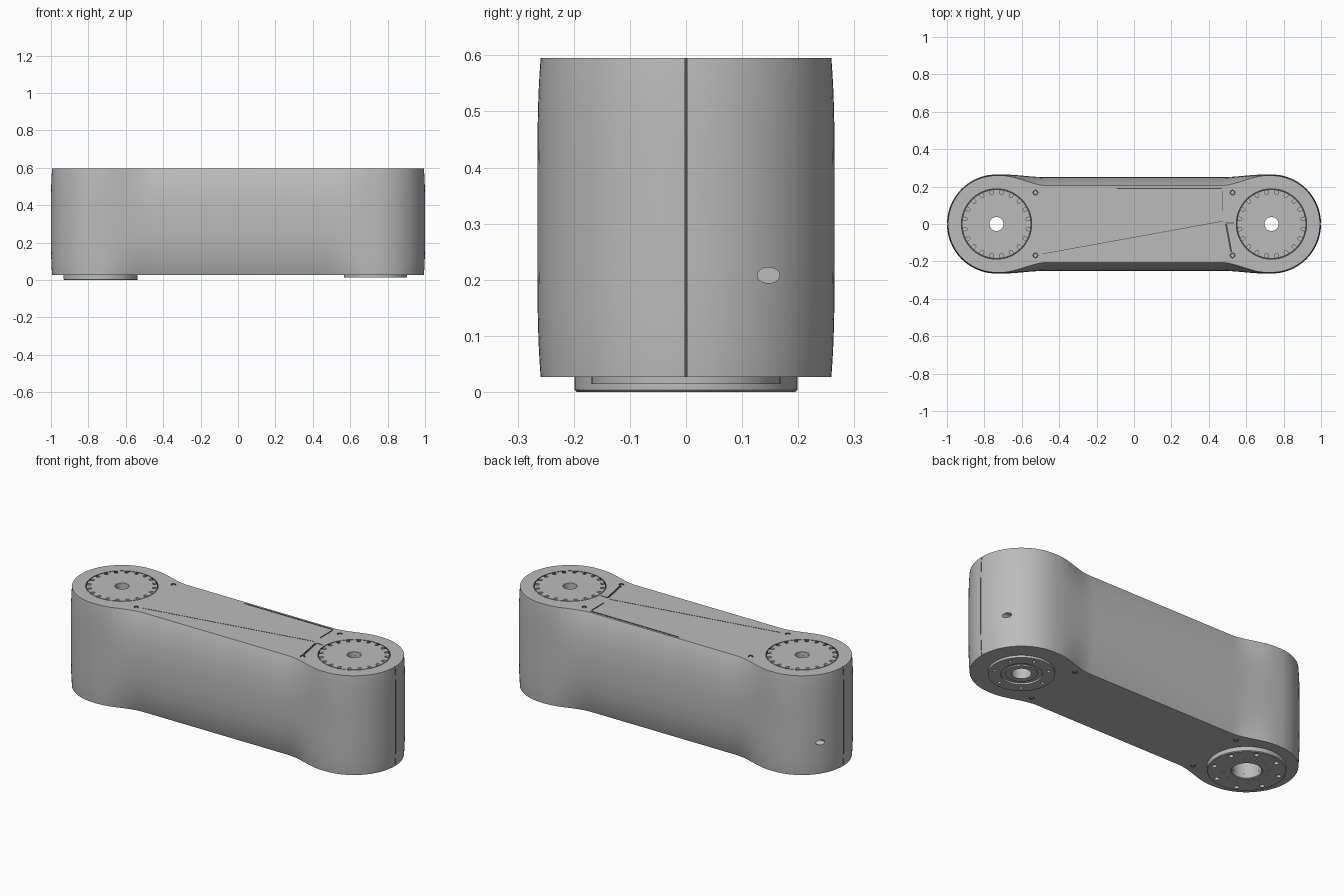
import bpy, bmesh, math
from mathutils import Vector

cube = bpy.data.objects.get("Cube")
if cube:
    bpy.data.objects.remove(cube, do_unlink=True)


def material(name, value):
    m = bpy.data.materials.new(name)
    m.use_nodes = True
    col = (value, value, value, 1)
    m.diffuse_color = col
    m.node_tree.nodes["Principled BSDF"].inputs["Base Color"].default_value = col
    return m


MATS = [material("light grey metal", 0.50), material("dark gap", 0.08)]
END_X, BOTTOM, TOP = 0.735, 0.027, 0.595


def finish(name, bm, mat=0):
    bmesh.ops.recalc_face_normals(bm, faces=bm.faces)
    mesh = bpy.data.meshes.new(name)
    for f in bm.faces:
        f.material_index = mat
        f.smooth = True
    bm.to_mesh(mesh)
    bm.free()
    for m in MATS:
        mesh.materials.append(m)
    mesh.set_sharp_from_angle(angle=math.radians(35))
    ob = bpy.data.objects.new(name, mesh)
    bpy.context.collection.objects.link(ob)
    return ob


def loft(bm, rings, closed=False):
    """Skin a list of point rings, with caps unless closed into a loop."""
    vs = [[bm.verts.new(p) for p in ring] for ring in rings]
    pairs = list(zip(vs, vs[1:])) + ([(vs[-1], vs[0])] if closed else [])
    n = len(vs[0])
    for a, b in pairs:
        for i in range(n):
            j = (i + 1) % n
            bm.faces.new((a[i], a[j], b[j], b[i]))
    if not closed:
        bm.faces.new(vs[0])
        bm.faces.new(vs[-1])


def circle(x, y, rx, ry=None, n=32):
    ry = ry or rx
    return [(x + rx * math.cos(2 * math.pi * i / n),
             y + ry * math.sin(2 * math.pi * i / n)) for i in range(n)]


def strip(a, b, width):
    a, b = Vector(a), Vector(b)
    d = (b - a).normalized() * width / 2
    s = Vector((-d.y, d.x))
    return [tuple(p) for p in (a - s, b - s, b + s, a + s)]


def prisms(name, outlines, lo, hi, mat=0, along_x=False):
    bm = bmesh.new()
    for o in outlines:
        loft(bm, [[(h, u, v) if along_x else (u, v, h) for u, v in o]
                  for h in (lo, hi)])
    return finish(name, bm, mat)


def lathe(name, profile, x, n=64):
    """Turn a closed (radius, height) profile about a vertical axis."""
    bm = bmesh.new()
    loft(bm, [[(px, py, z) for px, py in circle(x, 0, r, n=n)]
              for r, z in profile], closed=True)
    return finish(name, bm)


def cut(ob, cutter):
    mod = ob.modifiers.new("cut", "BOOLEAN")
    mod.operation, mod.solver, mod.object = "DIFFERENCE", "EXACT", cutter
    deps = bpy.context.evaluated_depsgraph_get()
    mesh = bpy.data.meshes.new_from_object(ob.evaluated_get(deps))
    ob.modifiers.clear()
    ob.data = mesh
    mesh.set_sharp_from_angle(angle=math.radians(35))
    bpy.data.objects.remove(cutter, do_unlink=True)


# Housing: round ends blending into a narrower, bulging middle
def outline(t):
    r = 0.265 - 0.006 * t ** 4
    m = 0.25 - 0.045 * abs(t) ** 2.5

    def width(x):
        s = min(max((x - 0.46) / 0.25, 0), 1)
        s = s * s * (3 - 2 * s)
        return m + (r - m) * s

    arc = [math.pi / 2 * i / 20 for i in range(21)]
    q = [(END_X + r * math.cos(a), r * math.sin(a)) for a in arc]
    q += [(x, width(x)) for x in [0.71 - 0.25 * i / 12 for i in range(13)]]
    half = q + [(-x, y) for x, y in reversed(q)]
    return half + [(x, -y) for x, y in reversed(half[1:-1])]


body = bmesh.new()
LAYERS = 20
rings = []
for k in range(LAYERS + 1):
    t = -math.cos(math.pi * k / LAYERS)
    z = (BOTTOM + TOP) / 2 + t * (TOP - BOTTOM) / 2
    rings.append([(x, y, z) for x, y in outline(t)])
loft(body, rings)
housing = finish("arm_housing", body)

# Recesses for the end caps, bores and side ports
SIDES = (-1, 1)
cut(housing, prisms("cap_recess", [circle(s * END_X, 0, 0.188, n=64) for s in SIDES],
                    TOP - 0.02, TOP + 0.1, 1))
cut(housing, prisms("bores", [circle(s * END_X, 0, 0.037) for s in SIDES], -0.1, 1))
cut(housing, prisms("lower_bores", [circle(-END_X, 0, 0.075), circle(END_X, 0, 0.05)],
                    -0.1, 0.15))
for s in SIDES:
    lo, hi = sorted((s * 0.88, s * 1.1))
    cut(housing, prisms("side_port", [circle(0.147, 0.208, 0.02, 0.014)], lo, hi,
                        along_x=True))
cut(housing, prisms("end_seams", [strip((s * 0.99, 0), (s * 1.05, 0), 0.003) for s in SIDES],
                    -0.1, 1, 1))

# Cover seams on the top
SEAMS = [((-0.09, 0.19), (0.47, 0.19), 0.006),
         ((0.472, 0.18), (0.472, 0.07), 0.005),
         ((0.492, 0.0), (0.52, -0.15), 0.010),
         ((0.49, 0.005), (0.535, 0.005), 0.004),
         ((-0.49, -0.16), (0.475, 0.015), 0.003)]
for seam in SEAMS:
    cut(housing, prisms("seam", [strip(*seam)], TOP - 0.004, TOP + 0.1, 1))

# Screws in sunk holes, top and bottom
spots = [(sx * 0.527, sy * 0.168) for sx in SIDES for sy in SIDES]
for label, face, d in (("top", TOP, -1), ("bottom", BOTTOM, 1)):
    lo, hi = sorted((face + d * 0.01, face - d * 0.01))
    cut(housing, prisms("screw_holes", [circle(x, y, 0.013, n=20) for x, y in spots],
                        lo, hi, 1))
    lo, hi = sorted((face + d * 0.012, face + d * 0.003))
    prisms(label + "_screws", [circle(x, y, 0.008, n=16) for x, y in spots], lo, hi)


# Notched end caps
def notch(x, angle):
    c, s = math.cos(angle), math.sin(angle)
    local = [(0.20, -0.009), (0.20, 0.009)]
    for i in range(9):
        a = math.pi / 2 + math.pi * i / 8
        local.append((0.169 + 0.009 * math.cos(a), 0.009 * math.sin(a)))
    return [(x + u * c - v * s, u * s + v * c) for u, v in local]


for label, s in (("right", -1), ("left", 1)):
    x = s * END_X
    cap = lathe(label + "_end_cap", [(0.037, TOP - 0.02), (0.037, TOP),
                                     (0.184, TOP), (0.184, TOP - 0.02)], x)
    cut(cap, prisms("notches", [notch(x, 2 * math.pi * (i + 0.5) / 20) for i in range(20)],
                    TOP - 0.01, TOP + 0.1))


# Bolted flanges underneath
def bolt_holes(flange, x, radius, size, count, depth):
    a = 2 * math.pi / count
    holes = [circle(x + radius * math.cos(a * (i + 0.5)),
                    radius * math.sin(a * (i + 0.5)), size, n=16) for i in range(count)]
    cut(flange, prisms("bolt_holes", holes, -0.05, depth))


wide = lathe("right_flange", [(0.075, 0.035), (0.075, 0.004), (0.08, 0), (0.195, 0),
                              (0.199, 0.004), (0.199, 0.035)], -END_X)
bolt_holes(wide, -END_X, 0.168, 0.013, 8, 0.02)
bolt_holes(wide, -END_X, 0.115, 0.005, 12, 0.008)

small = lathe("left_flange", [(0.05, 0.035), (0.05, 0.017), (0.08, 0.017), (0.08, 0.024),
                              (0.105, 0.024), (0.105, 0.014), (0.168, 0.014),
                              (0.168, 0.035)], END_X)
bolt_holes(small, END_X, 0.138, 0.009, 7, 0.025)
